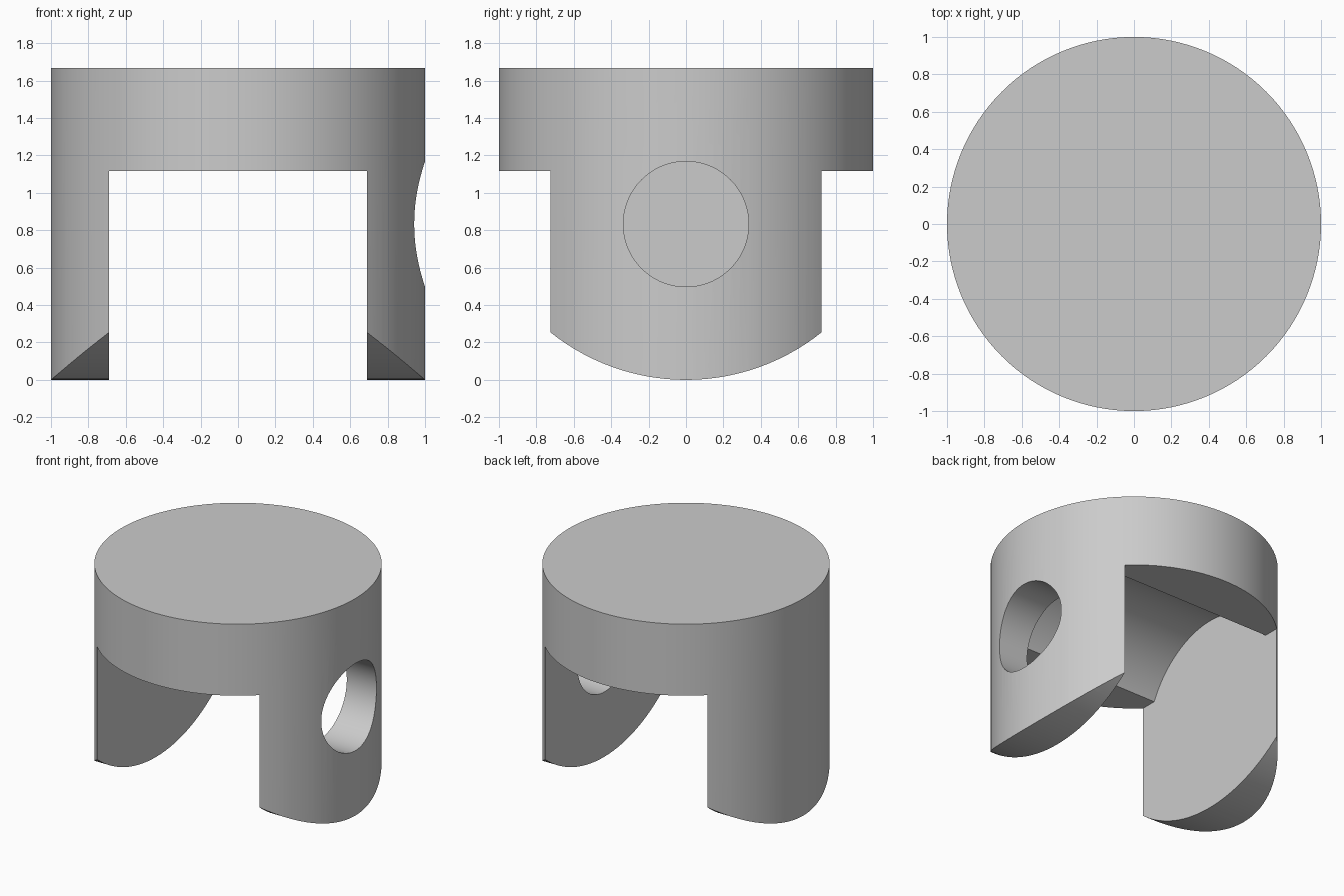
import bpy
from math import pi

cube = bpy.data.objects.get("Cube")
if cube:
    bpy.data.objects.remove(cube, do_unlink=True)

HEIGHT = 1.667
BORE_Z = 0.833

grey = bpy.data.materials.new("plain grey")
grey.use_nodes = True
colour = (0.6, 0.6, 0.6, 1)
grey.diffuse_color = colour
grey.node_tree.nodes["Principled BSDF"].inputs["Base Color"].default_value = colour


def cylinder(name, radius, length, centre, along_x=False):
    turn = (0, pi / 2, 0) if along_x else (0, 0, 0)
    bpy.ops.mesh.primitive_cylinder_add(
        vertices=128, radius=radius, depth=length, location=centre, rotation=turn)
    obj = bpy.context.object
    obj.name = name
    obj.data.materials.append(grey)
    return obj


def box(name, size, centre):
    bpy.ops.mesh.primitive_cube_add(size=1, location=centre)
    obj = bpy.context.object
    obj.name = name
    obj.scale = size
    obj.data.materials.append(grey)
    return obj


def combine(target, tool, operation):
    tool.hide_render = True
    bpy.context.view_layer.update()
    bpy.context.view_layer.objects.active = target
    mod = target.modifiers.new(tool.name, "BOOLEAN")
    mod.operation = operation
    mod.solver = "EXACT"
    mod.object = tool
    bpy.ops.object.modifier_apply(modifier=mod.name)
    bpy.data.objects.remove(tool, do_unlink=True)


# Round body with two legs
body = cylinder("forked_cap", 1, HEIGHT, (0, 0, HEIGHT / 2))

# Rounded leg ends
combine(body, cylinder("leg_end_round", 1.16, 3, (0, 0, 1.16), True), "INTERSECT")

# Slot between the legs
combine(body, box("slot", (1.38, 3, 2.115), (0, 0, 0.06)), "DIFFERENCE")

# Arched channel in the slot ceiling
combine(body, cylinder("ceiling_channel", 0.667, 1.38, (0, 0, BORE_Z), True), "DIFFERENCE")

# Cross hole through one leg only
combine(body, cylinder("leg_hole", 0.335, 1, (0.9, 0, BORE_Z), True), "DIFFERENCE")

# Smooth curved walls with crisp edges
bpy.ops.object.select_all(action="DESELECT")
body.select_set(True)
bpy.context.view_layer.objects.active = body
bpy.ops.object.shade_smooth_by_angle(angle=pi / 6)
